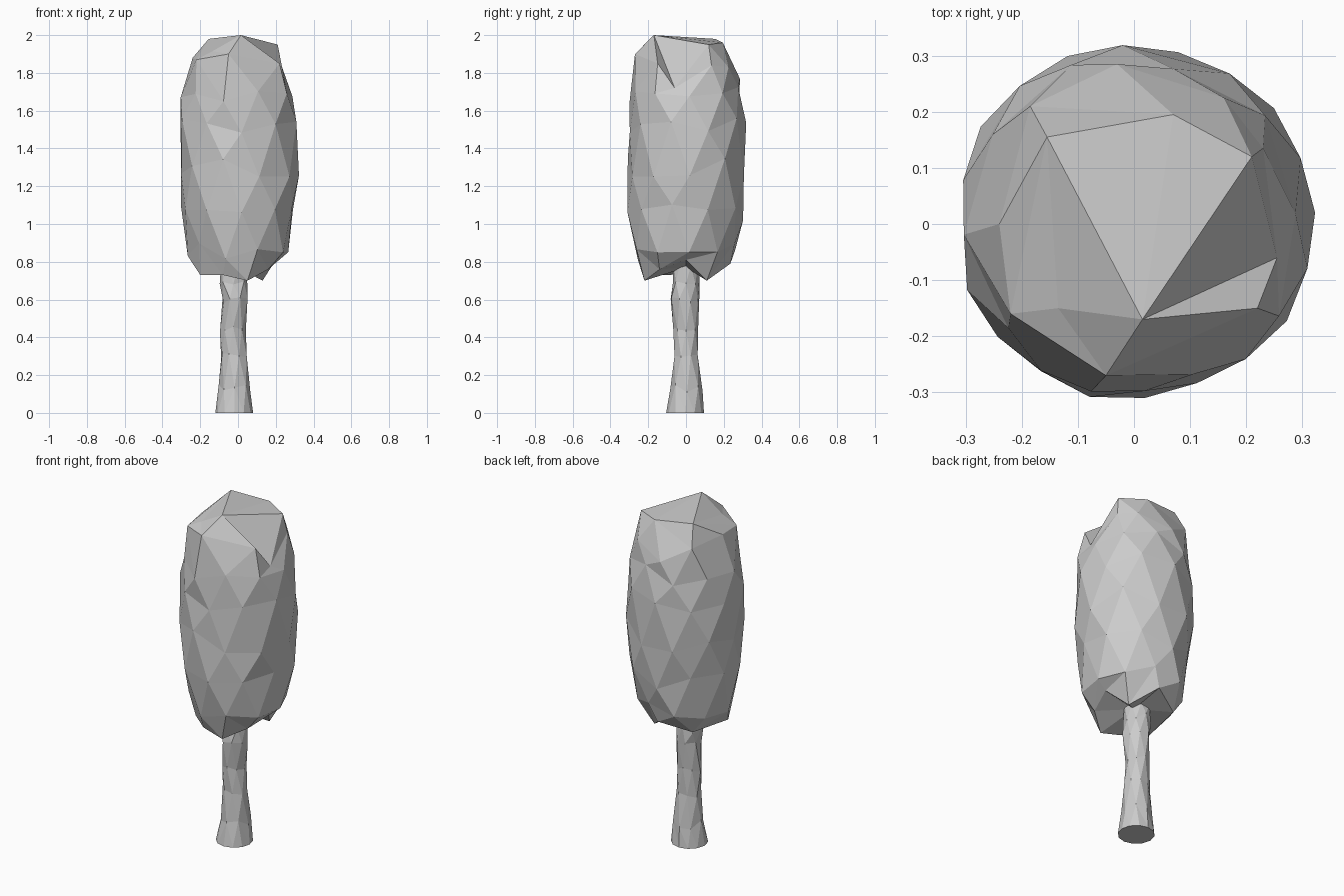
import bpy, bmesh, random
from math import sin, cos, pi, atan2

if "Cube" in bpy.data.objects:
    bpy.data.objects.remove(bpy.data.objects["Cube"])

random.seed(4)


def ring(cx, cy, z, rx, ry, n, turn=0.0, jr=0.0, jz=0.0):
    """One rough horizontal loop of points."""
    pts = []
    for i in range(n):
        a = 2 * pi * (i + turn) / n
        k = 1 + random.uniform(-jr, jr)
        pts.append((cx + rx * k * cos(a), cy + ry * k * sin(a),
                    z + random.uniform(-jz, jz)))
    return pts


def sorted_loop(pts):
    return sorted(pts, key=lambda p: atan2(p[1], p[0]) % (2 * pi))


def loft(name, rings, bottom=None):
    """Triangulated skin between loops that may differ in point count."""
    bm = bmesh.new()
    loops = [[bm.verts.new(p) for p in r] for r in rings]

    def unwrapped(loop):
        mx = sum(v.co.x for v in loop) / len(loop)
        my = sum(v.co.y for v in loop) / len(loop)
        angles = []
        for v in loop + loop[:1]:
            a = atan2(v.co.y - my, v.co.x - mx)
            if not angles:
                a = a if a > -0.4 else a + 2 * pi
            while angles and a < angles[-1]:
                a += 2 * pi
            angles.append(a)
        return angles

    for lo, up in zip(loops, loops[1:]):
        al, au = unwrapped(lo), unwrapped(up)
        i = j = 0
        while i < len(lo) or j < len(up):
            a, b = lo[i % len(lo)], up[j % len(up)]
            if j == len(up) or (i < len(lo) and al[i + 1] < au[j + 1]):
                i += 1
                bm.faces.new((a, lo[i % len(lo)], b))
            else:
                j += 1
                bm.faces.new((a, up[j % len(up)], b))
    bm.faces.new(loops[-1])
    if bottom:
        c = bm.verts.new(bottom)
        for a, b in zip(loops[0], loops[0][1:] + loops[0][:1]):
            bm.faces.new((b, a, c))
    else:
        bm.faces.new(loops[0][::-1])
    bmesh.ops.triangulate(bm, faces=[f for f in bm.faces if len(f.verts) > 3])
    bmesh.ops.recalc_face_normals(bm, faces=bm.faces)
    me = bpy.data.meshes.new(name)
    bm.to_mesh(me)
    bm.free()
    ob = bpy.data.objects.new(name, me)
    bpy.context.collection.objects.link(ob)
    return ob


# Trunk: flared foot, narrow wavy shaft
trunk = [ring(-0.02, -0.005, 0.0, 0.10, 0.10, 12)]
for k, (cx, cy, z, rx, ry) in enumerate([
        (-0.018, 0.005, 0.13, 0.080, 0.083),
        (-0.022, 0.0, 0.31, 0.070, 0.066),
        (-0.025, 0.0, 0.45, 0.067, 0.066),
        (-0.015, -0.005, 0.59, 0.070, 0.078),
        (-0.025, 0.0, 0.70, 0.076, 0.072),
        (-0.025, 0.0, 0.80, 0.070, 0.070)]):
    trunk.append(ring(cx, cy, z, rx, ry, 8, 0.5 * (k % 2), 0.06, 0.025))
loft("trunk", trunk)

# Foliage: ragged underside, faceted sides, notched shoulder, tilted flat top
underside = sorted_loop([
    (0.20, 0.0, 0.81), (0.13, 0.11, 0.70), (0.02, 0.235, 0.79),
    (-0.15, 0.15, 0.74), (-0.20, -0.11, 0.73), (-0.08, -0.21, 0.73),
    (0.05, -0.22, 0.70), (0.16, -0.14, 0.76)])
shoulder = sorted_loop([
    (0.255, -0.06, 1.72), (0.23, 0.135, 1.84), (0.16, 0.225, 1.83),
    (-0.03, 0.285, 1.77), (-0.185, 0.21, 1.86), (-0.24, 0.0, 1.88),
    (-0.22, -0.16, 1.87), (-0.05, -0.27, 1.90), (0.22, -0.15, 1.85)])
crown = sorted_loop([
    (0.015, -0.17, 2.0), (0.21, 0.12, 1.95), (0.07, 0.195, 1.96),
    (-0.155, 0.155, 1.98), (-0.135, -0.15, 1.915)])
sides = [ring(0, 0, z, r, r, 10, 0.5 * (k % 2) + 0.1, 0.04, 0.05)
         for k, (z, r) in enumerate([(0.86, 0.272), (1.06, 0.303), (1.30, 0.312),
                                     (1.53, 0.310), (1.69, 0.297)])]
loft("foliage", [underside] + sides + [shoulder, crown], bottom=(0, 0, 0.77))
